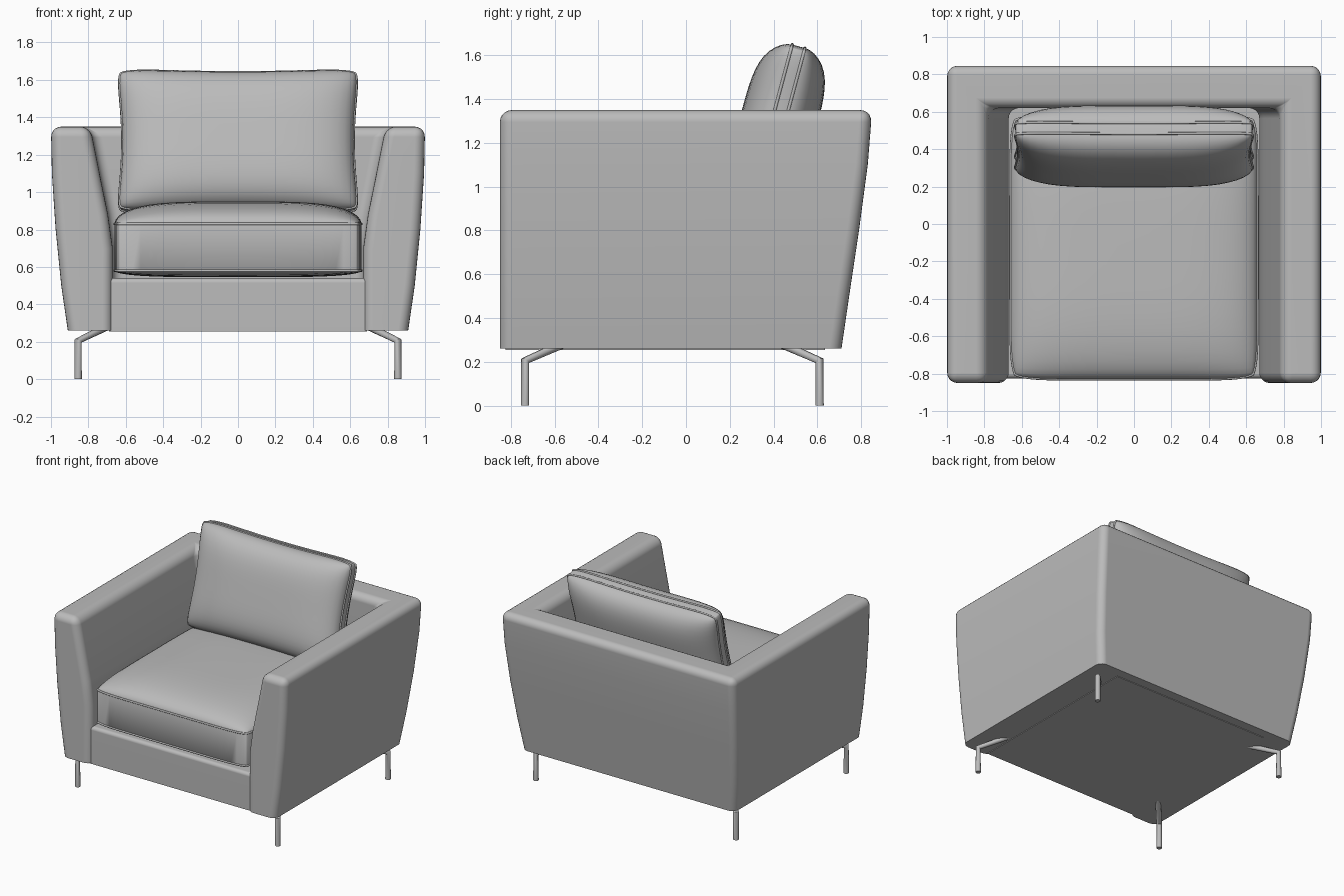
import bpy, bmesh, math
from mathutils import Vector

if "Cube" in bpy.data.objects:
    bpy.data.objects.remove(bpy.data.objects["Cube"])


def make_material(name, value):
    mat = bpy.data.materials.new(name)
    mat.use_nodes = True
    color = (value, value, value, 1)
    mat.diffuse_color = color
    mat.node_tree.nodes["Principled BSDF"].inputs["Base Color"].default_value = color
    return mat


GREY = make_material("neutral grey", 0.5)


def activate(obj):
    bpy.ops.object.select_all(action='DESELECT')
    obj.select_set(True)
    bpy.context.view_layer.objects.active = obj


def finish(name, bm, angle=40):
    bmesh.ops.recalc_face_normals(bm, faces=bm.faces)
    mesh = bpy.data.meshes.new(name)
    bm.to_mesh(mesh)
    bm.free()
    obj = bpy.data.objects.new(name, mesh)
    bpy.context.collection.objects.link(obj)
    mesh.materials.append(GREY)
    activate(obj)
    bpy.ops.object.shade_smooth_by_angle(angle=math.radians(angle))
    return obj


def tube(name, points, radius, closed=False):
    curve = bpy.data.curves.new(name, 'CURVE')
    curve.dimensions = '3D'
    curve.bevel_depth = radius
    curve.bevel_resolution = 3
    curve.use_fill_caps = True
    spline = curve.splines.new('POLY')
    spline.points.add(len(points) - 1)
    for p, co in zip(spline.points, points):
        p.co = (*co, 1)
    spline.use_cyclic_u = closed
    obj = bpy.data.objects.new(name, curve)
    bpy.context.collection.objects.link(obj)
    curve.materials.append(GREY)
    activate(obj)
    bpy.ops.object.convert(target='MESH')
    bpy.ops.object.shade_smooth_by_angle(angle=math.radians(40))
    return obj


# Arms and back: one flared section (arm x, back y, z) swept round a U
section = [(0.91, 0.71, 0.26), (0.945, 0.745, 0.5), (0.975, 0.79, 0.8),
           (0.995, 0.83, 1.1), (1.0, 0.85, 1.35), (0.79, 0.62, 1.35),
           (0.74, 0.62, 1.1), (0.695, 0.62, 0.88), (0.67, 0.62, 0.7),
           (0.67, 0.62, 0.26)]
bm = bmesh.new()
rings = []
for side, at_back in ((1, False), (1, True), (-1, True), (-1, False)):
    rings.append([bm.verts.new((side * x, y if at_back else -0.85, z))
                  for x, y, z in section])
count = len(section)
for a, b in zip(rings, rings[1:]):
    for i in range(count):
        j = (i + 1) % count
        bm.faces.new((a[i], a[j], b[j], b[i]))
bm.faces.new(rings[0])
bm.faces.new(rings[-1])
bmesh.ops.recalc_face_normals(bm, faces=bm.faces)
soft = [e for e in bm.edges if e.calc_face_angle() > 0.6
        and max(v.co.z for v in e.verts) > 0.3]
bmesh.ops.bevel(bm, geom=soft, offset=0.055, segments=5, profile=0.5,
                affect='EDGES', clamp_overlap=True)
shell = finish("arms_and_back", bm)
shell.modifiers.new("even_shading", 'WEIGHTED_NORMAL').keep_sharp = True

# Base with the front rail
bm = bmesh.new()
bmesh.ops.create_cube(bm, size=1)
for v in bm.verts:
    v.co = (v.co.x * 1.38, v.co.y * 1.46 - 0.095, v.co.z * 0.285 + 0.3975)
rail = [e for e in bm.edges if all(v.co.y < 0 and v.co.z > 0.5 for v in e.verts)]
bmesh.ops.bevel(bm, geom=rail, offset=0.025, segments=4, profile=0.5, affect='EDGES')
base = finish("base", bm)
base.modifiers.new("even_shading", 'WEIGHTED_NORMAL').keep_sharp = True


def cushion(name, half_x, half_y, seam, top, bottom, pinch, location, tilt=0):
    """Two crowned panels joined by a boxed edge, with piping on both seams."""
    n = 24
    steps = [math.sin(math.pi / 2 * (2 * i / n - 1)) for i in range(n + 1)]

    def point(u, v, s):
        corner = 0.025 * abs(u * v) ** 8
        x = u * (half_x * (1 - pinch * (1 - v * v)) - corner)
        y = v * (half_y * (1 - pinch * (1 - u * u)) - corner)
        crown = math.sqrt(max(0, (1 - u ** 4) * (1 - v ** 4)))
        return Vector((x, y, s * (seam + crown * (top if s > 0 else bottom))))

    bm = bmesh.new()
    for s in (1, -1):
        grid = [[bm.verts.new(point(u, v, s)) for v in steps] for u in steps]
        for i in range(n):
            for j in range(n):
                bm.faces.new((grid[i][j], grid[i + 1][j],
                              grid[i + 1][j + 1], grid[i][j + 1]))
    rim = [e for e in bm.edges if e.is_boundary]
    bmesh.ops.bridge_loops(bm, edges=rim)
    parts = [finish(name, bm, 50)]

    lap = ([(u, -1) for u in steps[:-1]] + [(1, v) for v in steps[:-1]]
           + [(u, 1) for u in steps[:0:-1]] + [(-1, v) for v in steps[:0:-1]])
    for s, label in ((1, "_front_piping"), (-1, "_rear_piping")):
        parts.append(tube(name + label, [point(u, v, s) for u, v in lap], 0.007, True))
    for part in parts:
        part.location = location
        part.rotation_euler.x = math.radians(tilt)


cushion("seat_cushion", 0.66, 0.705, 0.125, 0.12, 0.035, 0, (0, -0.125, 0.705))
cushion("back_cushion", 0.65, 0.395, 0.03, 0.145, 0.145, 0.05, (0, 0.415, 1.27), 75)

# Bent tube legs
for sx, side in ((1, "left"), (-1, "right")):
    for y, sy, end in ((-0.735, 1, "front"), (0.61, -1, "back")):
        tube(f"{end}_{side}_leg",
             [(sx * 0.855, y, 0), (sx * 0.855, y, 0.205),
              (sx * 0.70, y + sy * 0.17, 0.28)], 0.02)
